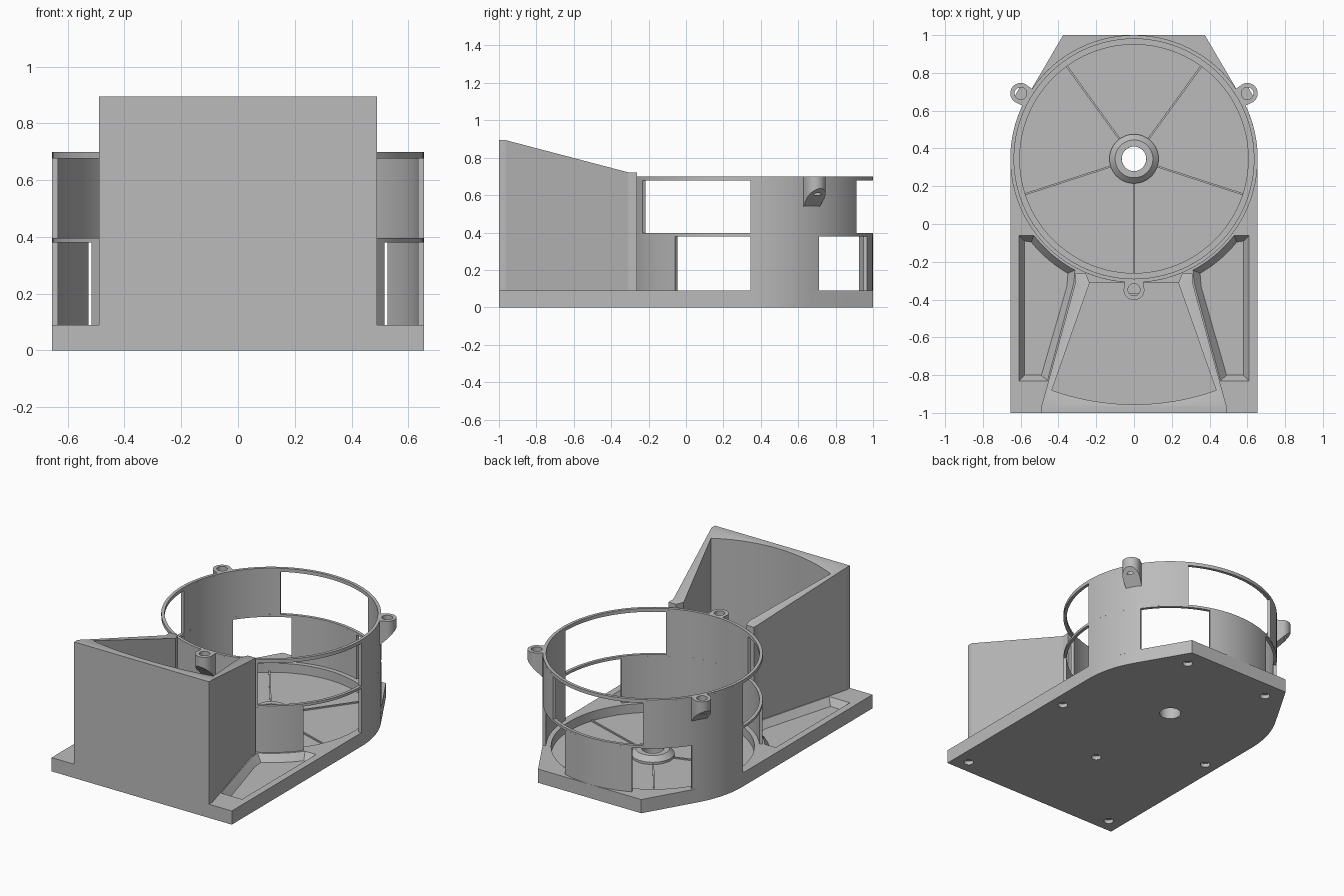
import bpy, bmesh
from math import sin, cos, radians
from mathutils import Vector

if "Cube" in bpy.data.objects:
    bpy.data.objects.remove(bpy.data.objects["Cube"], do_unlink=True)

CY = 0.345            # drum centre along y
RO, RI = 0.655, 0.635  # drum wall radii
BASE, FLOOR = 0.09, 0.03

grey = bpy.data.materials.new("plain grey")
grey.use_nodes = True
grey.diffuse_color = (0.5, 0.5, 0.5, 1)
grey.node_tree.nodes["Principled BSDF"].inputs["Base Color"].default_value = (0.5, 0.5, 0.5, 1)


def polar(r, deg, cy=CY):
    return (r * cos(radians(deg)), cy + r * sin(radians(deg)))


def arc(r, a0, a1, n, cy=CY):
    return [polar(r, a0 + (a1 - a0) * i / n, cy) for i in range(n + 1)]


def mirrored(points):
    return [(-x, y) for x, y in reversed(points)]


def circle(x, y, r, n=32):
    return [(x + px, y + py) for px, py in arc(r, 0, 360, n, 0)[:-1]]


def finish(name, bm):
    bmesh.ops.recalc_face_normals(bm, faces=bm.faces)
    mesh = bpy.data.meshes.new(name)
    bm.to_mesh(mesh)
    bm.free()
    obj = bpy.data.objects.new(name, mesh)
    bpy.context.collection.objects.link(obj)
    mesh.materials.append(grey)
    return obj


def smooth(obj):
    bpy.ops.object.select_all(action='DESELECT')
    obj.select_set(True)
    bpy.context.view_layer.objects.active = obj
    bpy.ops.object.shade_smooth_by_angle(angle=radians(30))


def loft_bm(low, z0, high, z1):
    bm = bmesh.new()
    a = [bm.verts.new((x, y, z0)) for x, y in low]
    b = [bm.verts.new((x, y, z1)) for x, y in high]
    n = len(a)
    for i in range(n):
        j = (i + 1) % n
        bm.faces.new((a[i], a[j], b[j], b[i]))
    bm.faces.new(a[::-1])
    bm.faces.new(b)
    return bm


def prism(name, outline, z0, z1):
    return finish(name, loft_bm(outline, z0, outline, z1))


def lathe(name, section):
    # closed (radius, z) section swept round the drum axis
    bm = bmesh.new()
    n = 96
    rows = [[bm.verts.new((*polar(r, 360 * k / n), z)) for r, z in section] for k in range(n)]
    m = len(section)
    for k in range(n):
        p, q = rows[k], rows[(k + 1) % n]
        for i in range(m):
            j = (i + 1) % m
            bm.faces.new((p[i], q[i], q[j], p[j]))
    smooth(finish(name, bm))


def wall(name, a0, a1, z0, z1):
    n = max(6, int((a1 - a0) / 3))
    smooth(prism(name, arc(RO, a0, a1, n) + arc(RI, a1, a0, n), z0, z1))


def cut(obj, cutters):
    for c in cutters:
        c.hide_render = True
        mod = obj.modifiers.new("cut", 'BOOLEAN')
        mod.operation, mod.solver, mod.object = 'DIFFERENCE', 'EXACT', c
    dg = bpy.context.evaluated_depsgraph_get()
    result = bpy.data.meshes.new_from_object(obj.evaluated_get(dg))
    obj.modifiers.clear()
    obj.data = result
    for c in cutters:
        bpy.data.objects.remove(c, do_unlink=True)


# Base plate: straight front, rounded flanks and a clipped back
right_edge = [(RO, -1)] + arc(RO, 0, 30, 10) + [(0.375, 1)]
base = prism("base_plate", right_edge + mirrored(right_edge), 0, BASE)

# Chute interior outline, with a curved front
chute_side = [(0.235, -0.312), (0.435, -0.88)]
front_arc = arc(1.3, -70.5, -109.5, 20)[1:-1]
chute_inner = chute_side + front_arc + mirrored(chute_side)

# Recesses and holes in the base
cutters = [prism("drum_recess", arc(0.605, 0, 360, 96)[:-1], FLOOR, 0.2),
           prism("chute_recess", chute_inner, FLOOR, 0.2),
           prism("axle_hole", circle(0, CY, 0.065), -0.1, 0.2)]
for x, y in [(0.31, 0.88), (0.57, 0), (0.56, -0.91)]:
    for s in (1, -1):
        cutters.append(prism("screw_hole", circle(s * x, y, 0.03, 20), -0.1, 0.025))
cutters.append(prism("screw_hole", circle(0, -0.36, 0.03, 20), -0.1, 0.025))

# Tapered side pockets
rim = [(0.61, -0.06)] + arc(0.667, -37.4, -62, 10) + [(0.318, -0.31), (0.458, -0.83), (0.61, -0.83)]
bed = [(0.58, -0.09)] + arc(0.70, -39, -60, 10) + [(0.355, -0.33), (0.49, -0.80), (0.58, -0.80)]
for s in (1, -1):
    low = [(s * x, y) for x, y in bed]
    high = [(s * x, y) for x, y in rim]
    bm = loft_bm(low, 0.045, high, BASE)
    top = max(bm.faces, key=lambda f: f.calc_center_median().z)
    lifted = bmesh.ops.extrude_face_region(bm, geom=[top])["geom"]
    bmesh.ops.delete(bm, geom=[top], context='FACES_ONLY')
    bmesh.ops.translate(bm, vec=(0, 0, 0.05), verts=[v for v in lifted if isinstance(v, bmesh.types.BMVert)])
    cutters.append(finish("side_pocket", bm))
cut(base, cutters)
smooth(base)

# Hub and thin floor ribs
lathe("hub", [(0.065, 0.01), (0.13, 0.01), (0.13, 0.045), (0.10, 0.075), (0.065, 0.075)])
for k in range(5):
    d = Vector((cos(radians(72 * k - 90)), sin(radians(72 * k - 90))))
    side = Vector((-d.y, d.x)) * 0.005
    c = Vector((0, CY))
    pts = [c + d * 0.12 + side, c + d * 0.12 - side, c + d * 0.607 - side, c + d * 0.607 + side]
    prism("floor_rib", [tuple(p) for p in pts], 0.025, 0.038)

# Drum: two hoops joined by wall panels
for name, z0, z1 in [("middle_hoop", 0.38, 0.397), ("top_hoop", 0.677, 0.70)]:
    lathe(name, [(RI, z0), (RO, z0), (RO, z1), (RI, z1)])
for a0, a1 in [(0, 60), (120, 180), (242, 298)]:
    wall("upper_wall", a0, a1, 0.39, 0.69)
for a0, a1 in [(0, 34), (72, 114), (146, 180), (218, 322)]:
    wall("lower_wall", a0, a1, 0.08, 0.385)

# Screw bosses, sliced at a slant underneath
for deg in (30, 150, 270):
    d = Vector((cos(radians(deg)), sin(radians(deg)), 0))
    side = Vector((-d.y, d.x, 0))
    c = Vector((0, CY, 0)) + d * 0.693
    outline = [c - d * 0.05 - side * 0.05]
    outline += [c + d * 0.055 * cos(radians(t)) + side * 0.055 * sin(radians(t)) for t in range(-90, 91, 10)]
    outline.append(c - d * 0.05 + side * 0.05)
    flat = [(p.x, p.y) for p in outline]
    bm = loft_bm(flat, 0.5, flat, 0.70)
    cutting = bmesh.ops.bisect_plane(
        bm, geom=bm.verts[:] + bm.edges[:] + bm.faces[:], plane_co=c - d * 0.04 + Vector((0, 0, 0.54)),
        plane_no=Vector((0, 0, -1)) + d, clear_outer=True)["geom_cut"]
    bmesh.ops.contextual_create(bm, geom=[e for e in cutting if isinstance(e, bmesh.types.BMEdge)])
    boss = finish("screw_boss", bm)
    cut(boss, [prism("boss_hole", circle(c.x, c.y, 0.032, 24), 0.6, 0.8)])
    smooth(boss)

# Chute: flared walls with a top that rises to the front
outer = [(0.255, -0.262), (0.31, -0.262), (0.31, -0.31), (0.49, -0.965), (0.49, -1)]
inner = chute_inner[::-1]
bm = loft_bm(outer + mirrored(outer) + inner, 0.02, outer + mirrored(outer) + inner, 0.5)
for y in (-0.31, -0.965):
    bmesh.ops.bisect_plane(bm, geom=bm.verts[:] + bm.edges[:] + bm.faces[:],
                           plane_co=(0, y, 0), plane_no=(0, 1, 0))
for v in bm.verts:
    if v.co.z > 0.3:
        t = min(1, max(0, (-0.31 - v.co.y) / 0.655))
        v.co.z = 0.722 + 0.172 * t
smooth(finish("chute", bm))
